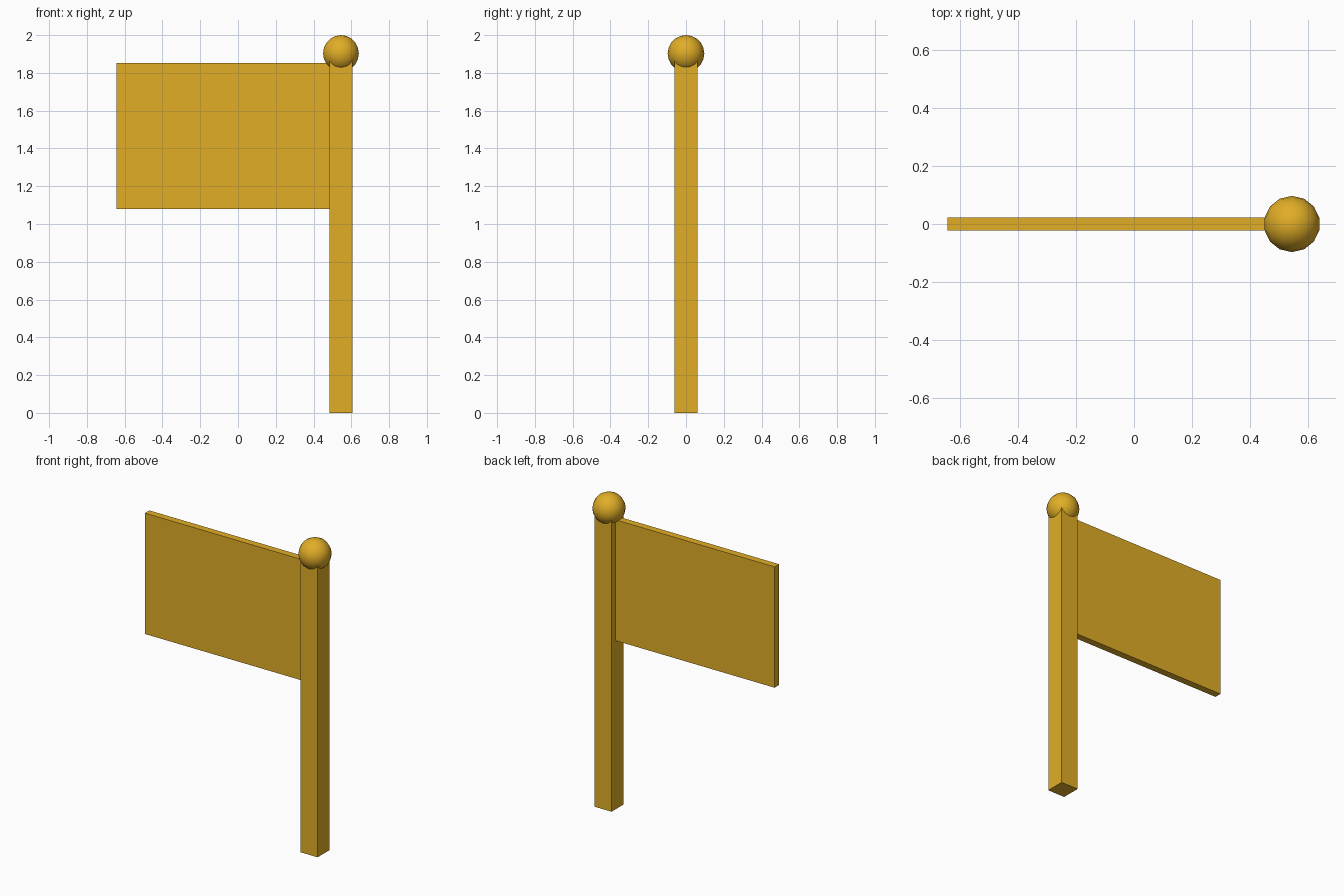
import bpy

if "Cube" in bpy.data.objects:
    bpy.data.objects.remove(bpy.data.objects["Cube"])

mat = bpy.data.materials.new("amber")
mat.diffuse_color = (0.75, 0.42, 0.02, 1)
mat.use_nodes = True
mat.node_tree.nodes["Principled BSDF"].inputs["Base Color"].default_value = mat.diffuse_color

POLE_X = 0.545


def finish(name):
    ob = bpy.context.object
    ob.name = name
    ob.data.materials.append(mat)
    return ob


def box(name, lo, hi):
    centre = [(a + b) / 2 for a, b in zip(lo, hi)]
    bpy.ops.mesh.primitive_cube_add(size=1, location=centre)
    ob = finish(name)
    ob.scale = [b - a for a, b in zip(lo, hi)]
    bpy.ops.object.transform_apply(location=False, rotation=False, scale=True)
    return ob


# Square pole, its top hidden inside the ball
box("pole", (POLE_X - 0.061, -0.061, 0), (POLE_X + 0.061, 0.061, 1.88))

# Thin flat flag panel, let slightly into the pole
box("flag", (-0.643, -0.0225, 1.08), (POLE_X - 0.05, 0.0225, 1.853))

# Round finial on top
bpy.ops.mesh.primitive_uv_sphere_add(segments=14, ring_count=10, radius=0.097,
                                     location=(POLE_X, 0, 1.903))
finish("finial_ball")
bpy.ops.object.shade_smooth_by_angle(angle=0.8)
